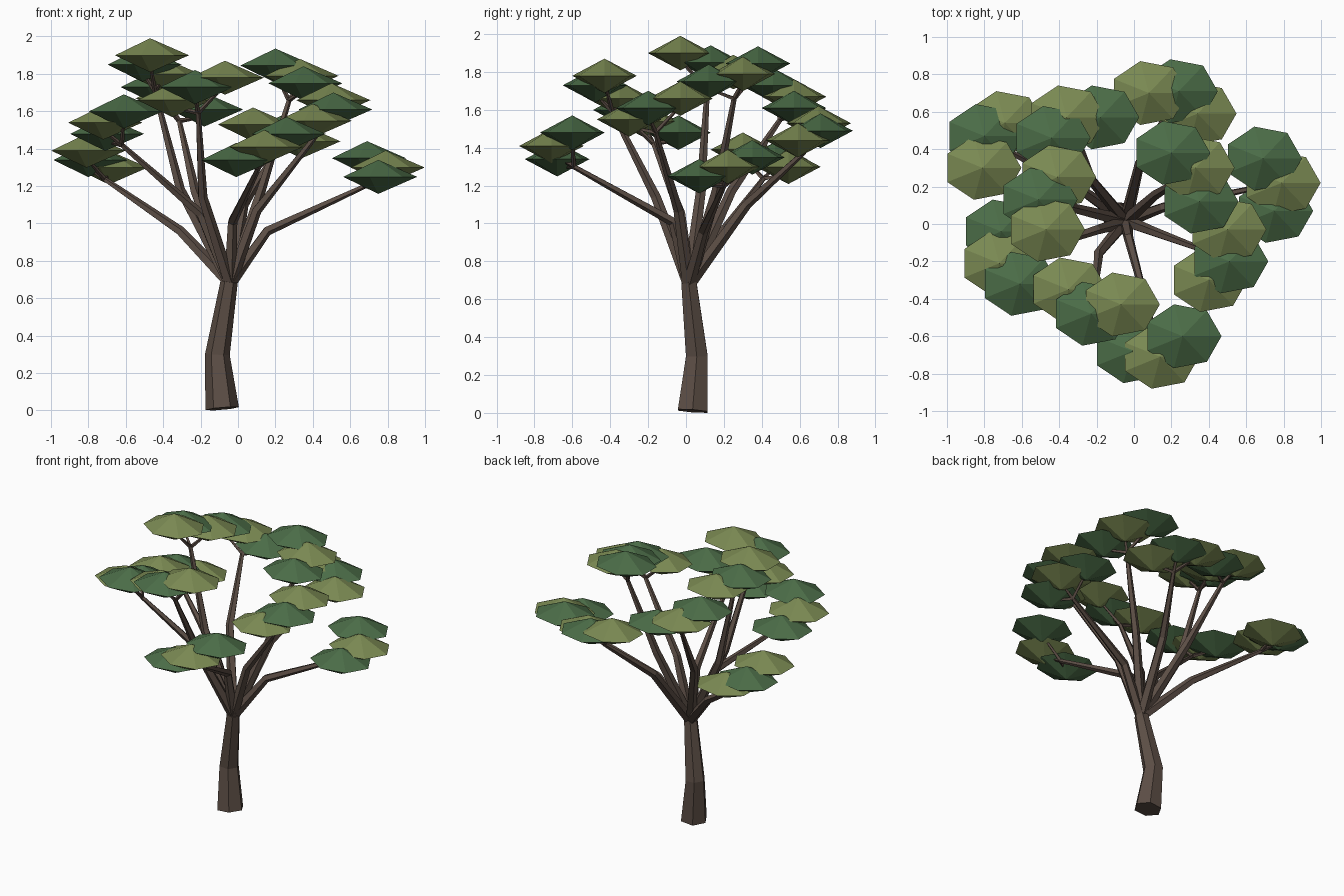
import bpy
import bmesh
import math
from mathutils import Vector, Matrix

if "Cube" in bpy.data.objects:
    bpy.data.objects.remove(bpy.data.objects["Cube"], do_unlink=True)


def make_material(name, rgb):
    mat = bpy.data.materials.new(name)
    mat.use_nodes = True
    colour = (*rgb, 1.0)
    mat.diffuse_color = colour
    mat.node_tree.nodes["Principled BSDF"].inputs["Base Color"].default_value = colour
    return mat


bark = make_material("bark_brown", (0.107, 0.076, 0.06))
olive = make_material("olive_green", (0.195, 0.25, 0.085))
forest = make_material("forest_green", (0.07, 0.15, 0.063))


def finish(bm, name, mat):
    bmesh.ops.recalc_face_normals(bm, faces=bm.faces)
    mesh = bpy.data.meshes.new(name)
    bm.to_mesh(mesh)
    bm.free()
    mesh.materials.append(mat)
    obj = bpy.data.objects.new(name, mesh)
    bpy.context.scene.collection.objects.link(obj)
    return obj


def add_tube(bm, points, radii, sides):
    """Faceted tube with rings square to the path and closed ends."""
    points = [Vector(p) for p in points]
    rings = []
    for i, (point, radius) in enumerate(zip(points, radii)):
        before, after = points[max(i - 1, 0)], points[min(i + 1, len(points) - 1)]
        tangent = (after - before).normalized()
        side = Vector((0, 1, 0)).cross(tangent).normalized()
        up = tangent.cross(side)
        ring = []
        for k in range(sides):
            a = math.tau * k / sides
            offset = side * math.cos(a) + up * math.sin(a)
            ring.append(bm.verts.new(point + offset * radius))
        rings.append(ring)
    for low, high in zip(rings, rings[1:]):
        for k in range(sides):
            n = (k + 1) % sides
            bm.faces.new((low[k], low[n], high[n], high[k]))
    bm.faces.new(rings[0][::-1])
    bm.faces.new(rings[-1])


def leaf_pad(name, apex, mat, sides=7, half_height=0.091):
    """Flattened double cone with its top point at apex."""
    bm = bmesh.new()
    for flip in (0, math.pi):
        turn = Matrix.Rotation(flip, 4, "X")
        lift = Matrix.Translation((0, 0, half_height / 2))
        cone = bmesh.ops.create_cone(bm, segments=sides, radius1=1, radius2=0,
                                     depth=half_height, cap_ends=False, matrix=turn @ lift)
        # Put one corner of the rim on the +x axis
        start = min((v.co for v in cone["verts"] if abs(v.co.z) < half_height / 2),
                    key=lambda c: abs(math.atan2(c.y, c.x)))
        spin = Matrix.Rotation(-math.atan2(start.y, start.x), 4, "Z")
        bmesh.ops.transform(bm, matrix=spin, verts=cone["verts"])
    bmesh.ops.remove_doubles(bm, verts=bm.verts, dist=0.001)
    bmesh.ops.scale(bm, vec=(0.208, 0.175, 1), verts=bm.verts)
    bmesh.ops.translate(bm, vec=apex - Vector((0, 0, half_height)), verts=bm.verts)
    return finish(bm, name, mat)


# Trunk: leaning base, slight bend, tapered top
bm = bmesh.new()
add_tube(bm, [(-0.085, 0.035, 0.01), (-0.11, 0.057, 0.3), (-0.047, 0.015, 0.69)],
         [0.09, 0.066, 0.046], 6)
finish(bm, "trunk", bark)

# Each limb: branch bend, then its three pad tops; the first colour alternates on
L, D = olive, forest
LIMBS = {
    "back_right": ((-0.31, 0.2, 0.96), L,
                   [(-0.69, 0.54, 1.39), (-0.8, 0.47, 1.43), (-0.81, 0.3, 1.48)]),
    "back_inner_right": ((-0.23, 0.24, 1.17), D,
                         [(-0.18, 0.57, 1.7), (-0.36, 0.57, 1.76), (-0.44, 0.46, 1.82)]),
    "crown": ((-0.31, 0.08, 1.18), L,
              [(-0.41, 0.25, 1.89), (-0.51, 0.13, 1.94), (-0.47, -0.03, 1.99)]),
    "side_right": ((-0.2, -0.03, 1.05), D,
                   [(-0.71, -0.04, 1.57), (-0.72, -0.21, 1.63), (-0.61, -0.32, 1.69)]),
    "front_right": ((-0.19, -0.16, 1.14), L,
                    [(-0.35, -0.35, 1.75), (-0.23, -0.48, 1.82), (-0.07, -0.43, 1.87)]),
    "front": ((-0.03, -0.07, 1.01), D,
              [(-0.01, -0.68, 1.43), (0.14, -0.71, 1.5), (0.26, -0.6, 1.57)]),
    "side_left": ((0.155, 0.09, 0.96), D,
                  [(0.69, 0.35, 1.44), (0.79, 0.22, 1.39), (0.75, 0.07, 1.34)]),
    "back_left": ((0.03, 0.32, 1.1), L,
                  [(0.08, 0.7, 1.62), (0.24, 0.71, 1.58), (0.34, 0.59, 1.53)]),
    "back_inner_left": ((0.12, 0.16, 1.17), D,
                        [(0.2, 0.38, 1.935), (0.33, 0.3, 1.88), (0.35, 0.12, 1.84)]),
    "front_left": ((0.1, -0.04, 1.07), L,
                   [(0.5, -0.03, 1.75), (0.51, -0.2, 1.7), (0.4, -0.3, 1.64)]),
}
fork = Vector((-0.045, 0.015, 0.68))

for name, (bend, first, tops) in LIMBS.items():
    bend = Vector(bend)
    tops = [Vector(t) for t in tops]
    centre = sum(tops, Vector()) / 3
    tip = (centre - Vector((0, 0, 0.16))).lerp(bend, 0.12)

    # Branch with a bend, splitting into a twig for each pad
    bm = bmesh.new()
    add_tube(bm, [fork, bend, tip], [0.036, 0.027, 0.014], 5)
    for top in tops:
        add_tube(bm, [tip, top - Vector((0, 0, 0.13))], [0.013, 0.007], 4)
    finish(bm, name + "_branch", bark)

    # Leaf pads in alternating greens
    for i, top in enumerate(tops):
        other = D if first == L else L
        leaf_pad(f"{name}_leaf_pad_{i + 1}", top, other if i % 2 else first)
